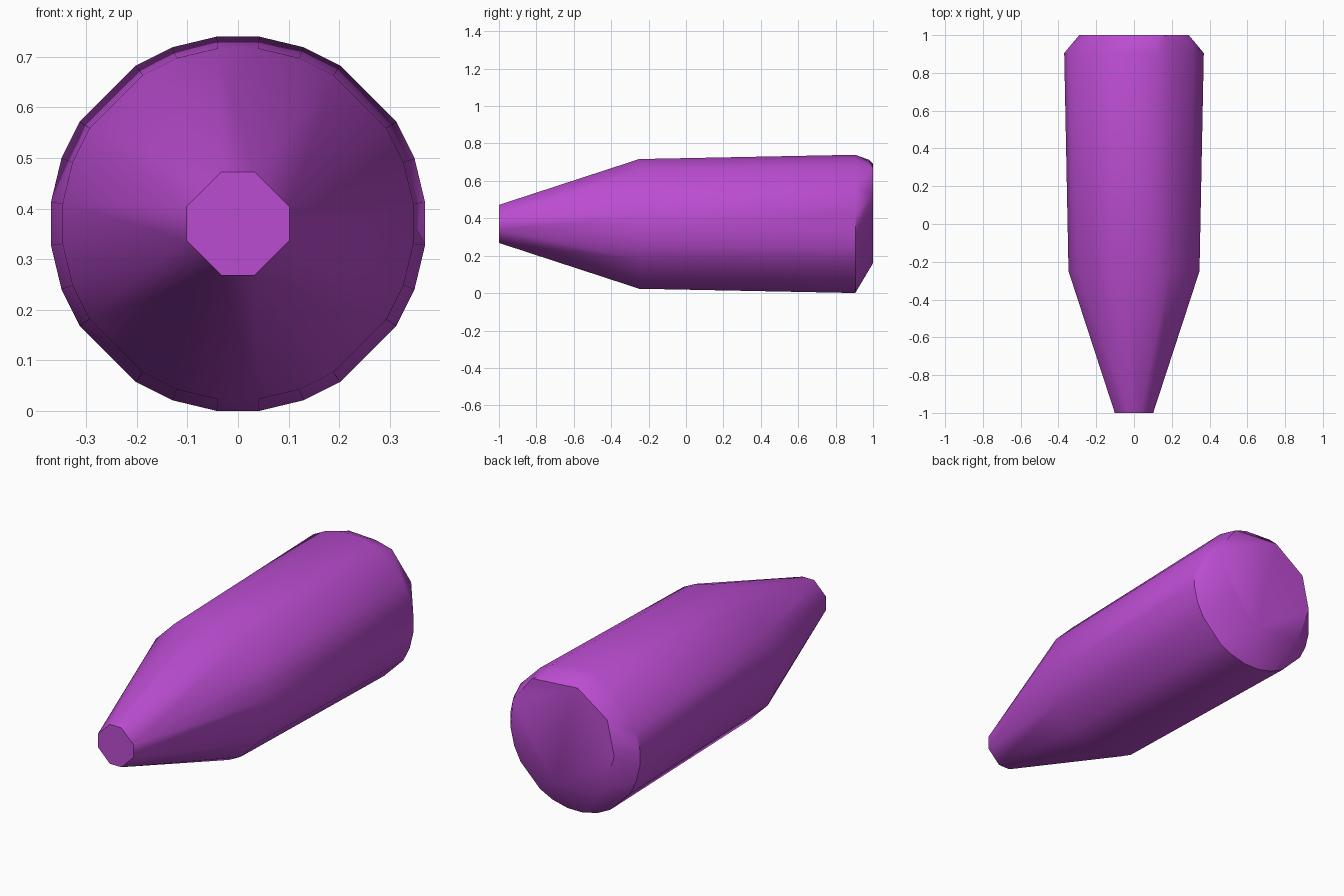
import bpy, bmesh, math

cube = bpy.data.objects.get("Cube")
if cube:
    bpy.data.objects.remove(cube, do_unlink=True)

# Purple material
mat = bpy.data.materials.new("purple")
mat.use_nodes = True
colour = (0.50, 0.073, 0.64, 1)
mat.diffuse_color = colour
mat.node_tree.nodes["Principled BSDF"].inputs["Base Color"].default_value = colour

CENTRE_Z = 0.37


def ring(radius, y, quadrant):
    """Ring around the long axis, repeating the angles of one quadrant."""
    return [(radius * math.cos(math.radians(a + q)), y,
             CENTRE_Z + radius * math.sin(math.radians(a + q)))
            for q in (0, 90, 180, 270) for a in quadrant]


round_angles = (6.6, 20.4, 32.8, 57.2, 69.6, 83.4)
tip_angles = (18, 72)

# Tip, shoulder and rear rim
points = ring(0.107, -1.0, tip_angles)
points += ring(0.349, -0.25, round_angles)
points += ring(0.372, 0.905, round_angles)

# Unevenly chamfered rear end
rear = [(0.29, 0.16), (0.18, 0.30), (-0.08, 0.32), (-0.25, 0.20),
        (-0.29, 0.02), (-0.22, -0.18), (0.05, -0.21), (0.20, -0.06)]
points += [(x, 1.0, CENTRE_Z + z) for x, z in rear]
points += [(-0.05, 0.98, CENTRE_Z + 0.342), (0.10, 0.98, CENTRE_Z + 0.335)]

# Wrap the rings in one closed convex body
bm = bmesh.new()
for p in points:
    bm.verts.new(p)
result = bmesh.ops.convex_hull(bm, input=bm.verts[:])
loose = [v for v in bm.verts if not v.link_faces]
bmesh.ops.delete(bm, geom=loose, context='VERTS')
bmesh.ops.dissolve_limit(bm, angle_limit=math.radians(0.5),
                         verts=bm.verts[:], edges=bm.edges[:])
bmesh.ops.recalc_face_normals(bm, faces=bm.faces[:])

mesh = bpy.data.meshes.new("tapered_body")
bm.to_mesh(mesh)
bm.free()
mesh.materials.append(mat)
body = bpy.data.objects.new("tapered_body", mesh)
bpy.context.collection.objects.link(body)

# Smooth sides with crisp end faces
bpy.ops.object.select_all(action='DESELECT')
body.select_set(True)
bpy.context.view_layer.objects.active = body
bpy.ops.object.shade_smooth_by_angle(angle=math.radians(32))
